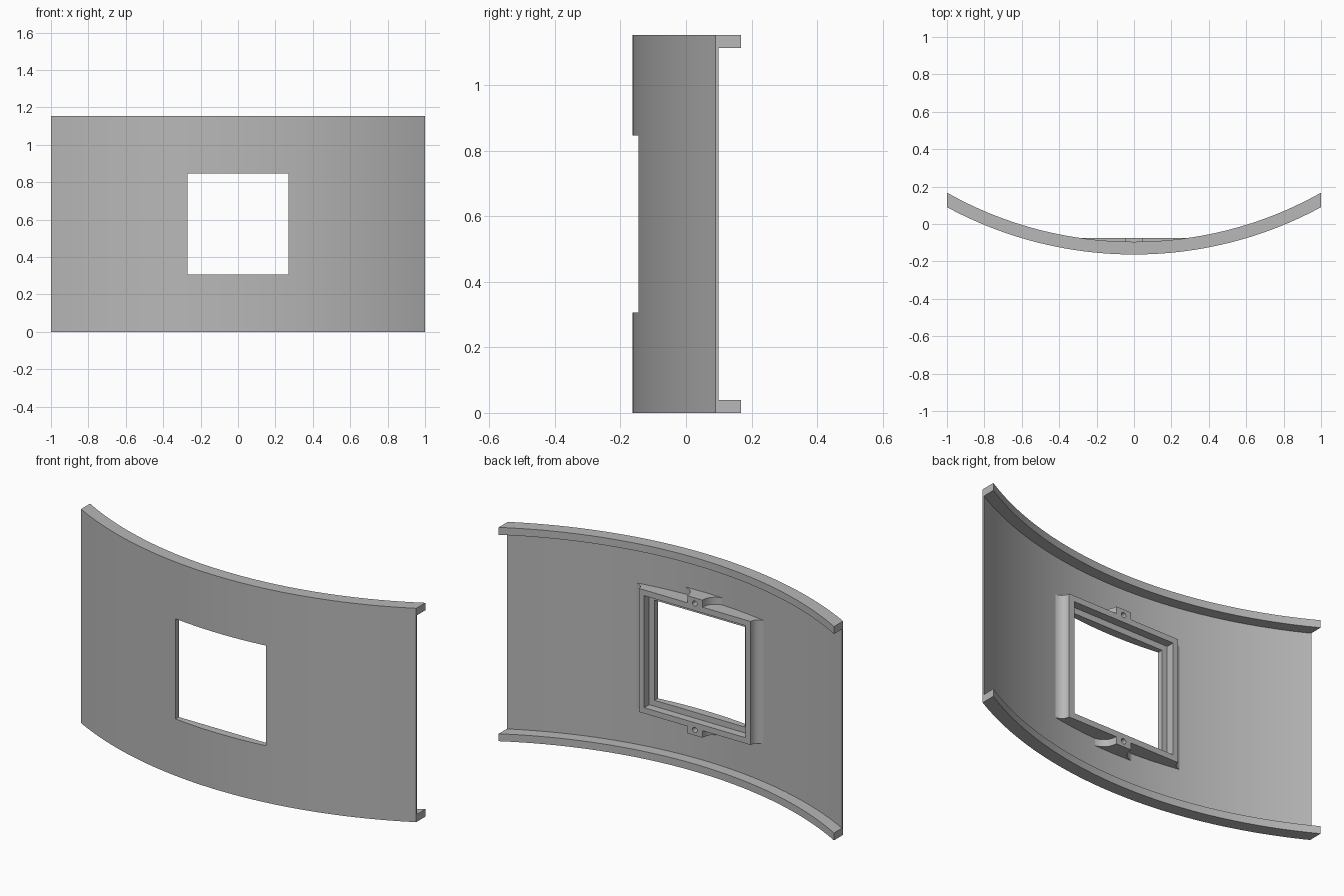
import bpy, bmesh, math
from mathutils import Vector

cube = bpy.data.objects.get("Cube")
if cube:
    bpy.data.objects.remove(cube, do_unlink=True)

HEIGHT = 1.153
MID = HEIGHT / 2
OUTER = 2.103          # outer radius of the curved wall
SKIN = 0.008           # wall thickness
RAIL = 0.068           # rail depth, measured from the outer face
CENTRE_Y = OUTER - 0.163
BACK_Y = -0.075        # flat back of the window frame

grey = bpy.data.materials.new("plain grey")
grey.use_nodes = True
grey.diffuse_color = (0.48, 0.48, 0.48, 1)
grey.node_tree.nodes["Principled BSDF"].inputs["Base Color"].default_value = grey.diffuse_color


def arc(radius, half, steps):
    """Points along the wall curve from -half to +half in x."""
    xs = [half * (2 * i / steps - 1) for i in range(steps + 1)]
    return [(x, CENTRE_Y - math.sqrt(radius ** 2 - x ** 2)) for x in xs]


def flare(start, control, end, steps=8):
    """Concave curve from start to end."""
    a, b, c = Vector(start), Vector(control), Vector(end)
    ts = [i / steps for i in range(steps + 1)]
    return [tuple(a * (1 - t) ** 2 + b * 2 * t * (1 - t) + c * t * t) for t in ts]


def prism(name, outline, z0, z1):
    """Extrude an xy outline upwards from z0 to z1."""
    bm = bmesh.new()
    face = bm.faces.new([bm.verts.new((x, y, z0)) for x, y in outline])
    top = bmesh.ops.extrude_face_region(bm, geom=[face])["geom"]
    verts = [g for g in top if isinstance(g, bmesh.types.BMVert)]
    bmesh.ops.translate(bm, verts=verts, vec=(0, 0, z1 - z0))
    bmesh.ops.recalc_face_normals(bm, faces=bm.faces)
    mesh = bpy.data.meshes.new(name)
    bm.to_mesh(mesh)
    bm.free()
    mesh.materials.append(grey)
    obj = bpy.data.objects.new(name, mesh)
    bpy.context.collection.objects.link(obj)
    return obj


def band(name, r_out, r_in, z0, z1):
    return prism(name, arc(r_out, 1, 64) + arc(r_in, 1, 64)[::-1], z0, z1)


def box_cutter(name, half, y0, y1):
    outline = [(-half, y0), (half, y0), (half, y1), (-half, y1)]
    return prism(name, outline, MID - half, MID + half)


def flared_block(name, half, control, foot, z0, z1):
    """Block with a flat back whose sides flare out onto the wall."""
    front = arc(OUTER - SKIN * 0.6, foot, 16)
    side = flare((half, BACK_Y), control, front[-1])
    right = side[::-1][1:]
    left = [(-x, y) for x, y in side[:-1]]
    return prism(name, front + right + left, z0, z1)


def cut(obj, cutters):
    for cutter in cutters:
        mod = obj.modifiers.new("cut", "BOOLEAN")
        mod.operation = "DIFFERENCE"
        mod.solver = "EXACT"
        mod.object = cutter
    bpy.context.view_layer.update()
    graph = bpy.context.evaluated_depsgraph_get()
    mesh = bpy.data.meshes.new_from_object(obj.evaluated_get(graph))
    obj.modifiers.clear()
    obj.data = mesh


# Curved wall with a rail along its top and bottom edges
wall = band("wall_panel", OUTER, OUTER - SKIN, 0, HEIGHT)
bottom_rail = band("bottom_rail", OUTER - SKIN, OUTER - RAIL, 0, 0.04)
top_rail = band("top_rail", OUTER - SKIN, OUTER - RAIL, HEIGHT - 0.04, HEIGHT)

# Window frame and its screw tabs
FRAME = 0.333
TAB = 0.038
frame = flared_block("window_frame", FRAME, (0.336, -0.118), 0.39, MID - FRAME, MID + FRAME)
tabs = []
for name, z0 in (("top_tab", MID + FRAME), ("bottom_tab", MID - FRAME - TAB)):
    tabs.append(flared_block(name, 0.045, (0.05, -0.15), 0.13, z0, z0 + TAB))

# Cutters for the window, the stepped recess and the screw holes
window = box_cutter("window_cutter", 0.27, -0.5, 0.5)
recess = box_cutter("recess_cutter", 0.302, -0.118, 0.5)
holes = []
for sign in (1, -1):
    ring = [(0.014 * math.cos(math.tau * i / 20), 0.014 * math.sin(math.tau * i / 20)) for i in range(20)]
    hole = prism("hole_cutter", ring, -0.05, 0.05)
    hole.rotation_euler.x = math.pi / 2
    hole.location = (0, -0.08, MID + sign * (FRAME + 0.008))
    holes.append(hole)

cut(wall, [window])
cut(frame, [window, recess] + holes)
for tab, hole in zip(tabs, holes):
    cut(tab, [hole])
for cutter in [window, recess] + holes:
    bpy.data.objects.remove(cutter, do_unlink=True)

# Smooth curves, sharp edges
parts = [wall, bottom_rail, top_rail, frame] + tabs
for obj in bpy.context.view_layer.objects:
    obj.select_set(obj in parts)
bpy.context.view_layer.objects.active = wall
bpy.ops.object.shade_smooth_by_angle(angle=math.radians(30))
